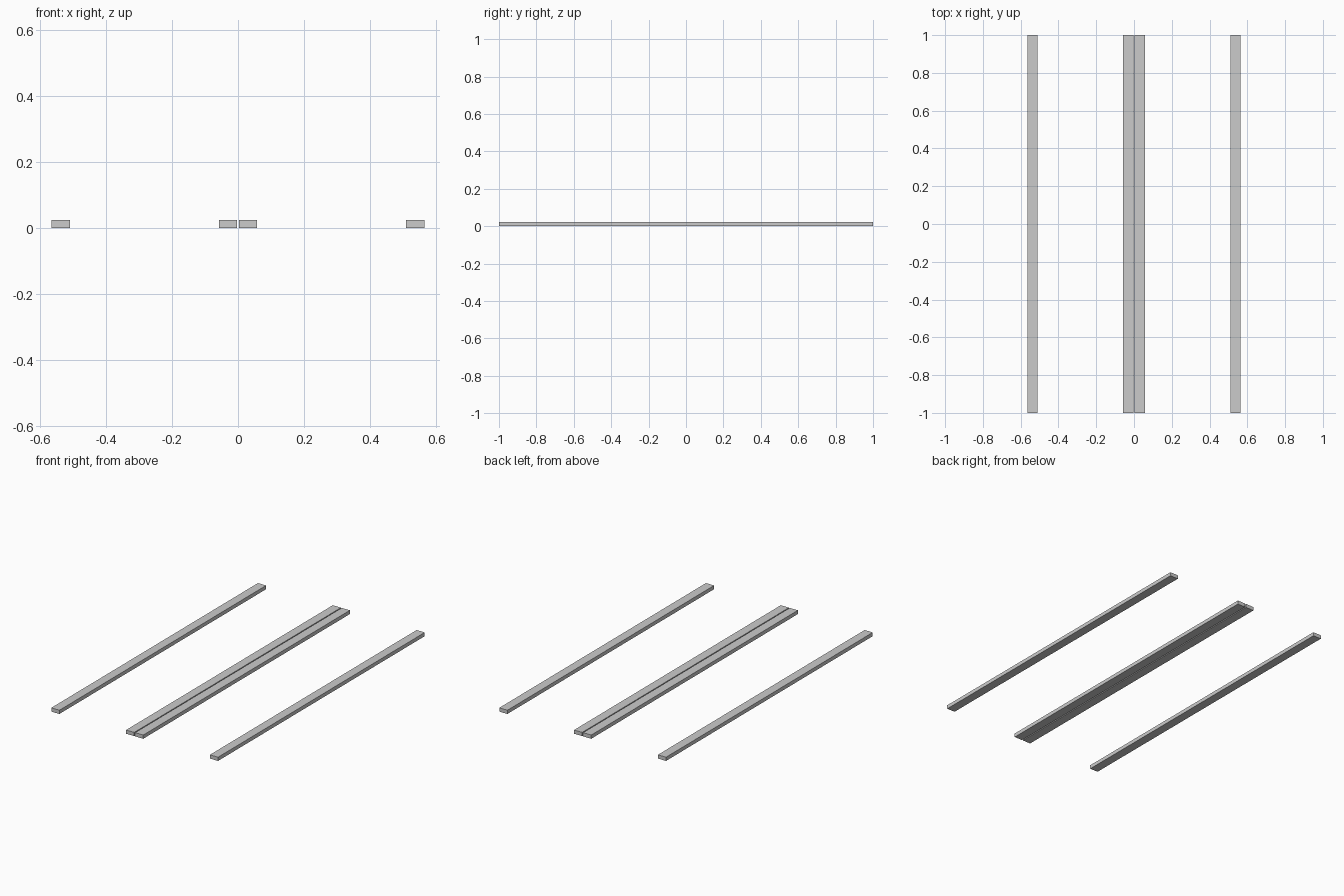
import bpy

if "Cube" in bpy.data.objects:
    bpy.data.objects.remove(bpy.data.objects["Cube"])

LENGTH, WIDTH, HEIGHT = 2.0, 0.055, 0.023


def add_bar(name, x):
    """Solid rectangular bar running along y, resting on z = 0."""
    bpy.ops.mesh.primitive_cube_add(size=1, location=(x, 0, HEIGHT / 2))
    bar = bpy.context.object
    bar.name = name
    bar.scale = (WIDTH, LENGTH, HEIGHT)
    bpy.ops.object.transform_apply(location=False, rotation=False, scale=True)
    return bar


# Mirrored pairs: two outer bars and two inner bars with a narrow gap between
for side, sign in (("left", -1), ("right", 1)):
    add_bar(f"outer_bar_{side}", sign * 0.5375)
    add_bar(f"inner_bar_{side}", sign * 0.0305)
